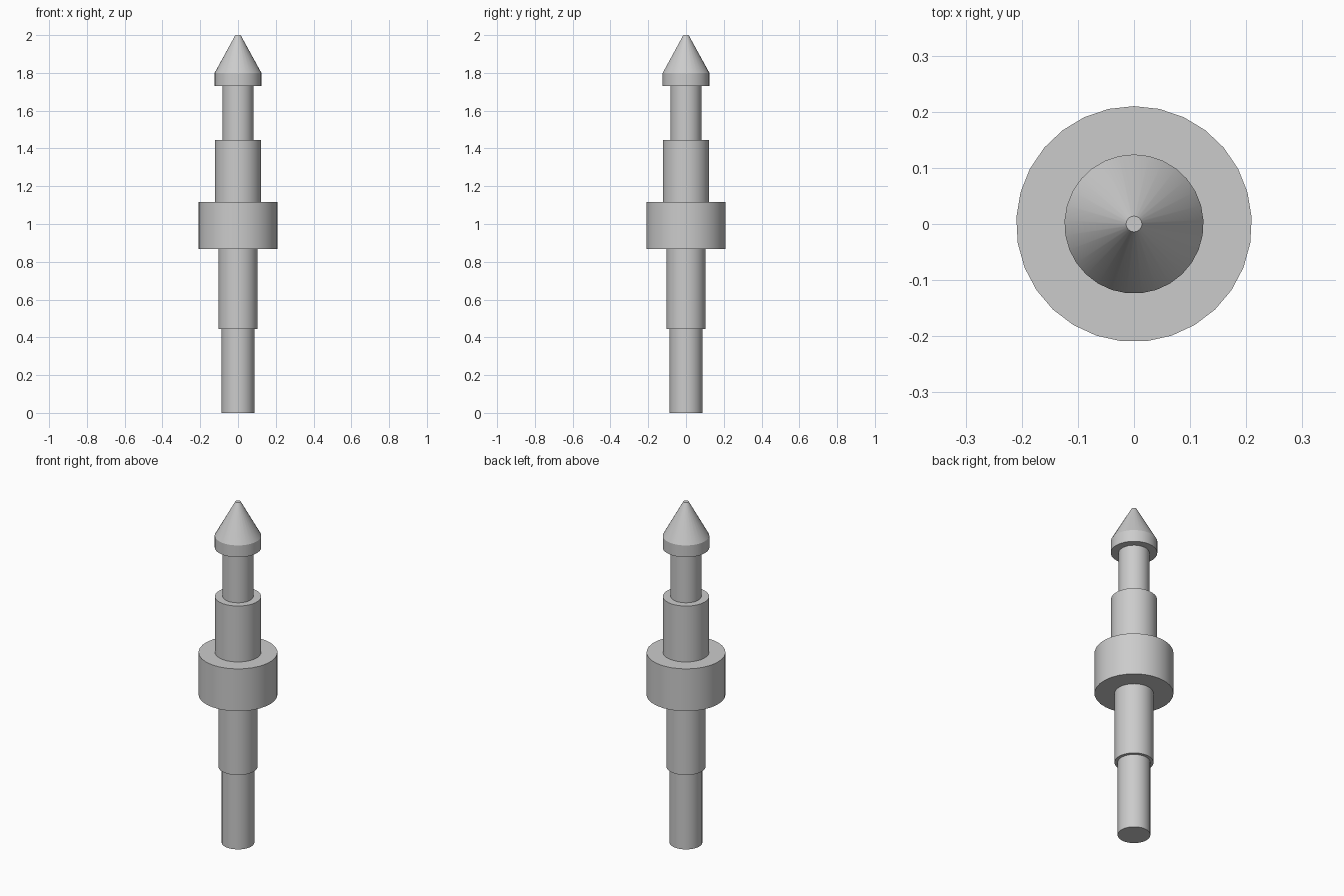
import bpy, bmesh, math

if "Cube" in bpy.data.objects:
    bpy.data.objects.remove(bpy.data.objects["Cube"])

SIDES = 29

# Half profile of the turned pin: (radius, height), bottom to top
PROFILE = [
    (0.087, 0.0), (0.087, 0.444),     # lower shank
    (0.104, 0.444), (0.104, 0.868),   # upper shank
    (0.21, 0.868), (0.21, 1.116),     # flange
    (0.123, 1.116), (0.123, 1.444),   # shoulder
    (0.082, 1.444), (0.082, 1.731),   # neck
    (0.124, 1.731), (0.124, 1.80),    # head
    (0.014, 2.0),                     # blunt tip
]


def lathe(name, profile, sides):
    bm = bmesh.new()
    rings = []
    for r, z in profile:
        angles = [math.pi / 2 + math.tau * i / sides for i in range(sides)]
        rings.append([bm.verts.new((r * math.cos(a), r * math.sin(a), z)) for a in angles])
    for low, high in zip(rings, rings[1:]):
        for i in range(sides):
            j = (i + 1) % sides
            bm.faces.new((low[i], low[j], high[j], high[i]))
    bm.faces.new(rings[0][::-1])
    bm.faces.new(rings[-1])
    mesh = bpy.data.meshes.new(name)
    bm.to_mesh(mesh)
    bm.free()
    obj = bpy.data.objects.new(name, mesh)
    bpy.context.collection.objects.link(obj)
    return obj


# Stepped locating pin with smooth sides and sharp steps
pin = lathe("stepped_pin", PROFILE, SIDES)
bpy.context.view_layer.objects.active = pin
pin.select_set(True)
bpy.ops.object.shade_smooth_by_angle(angle=math.radians(25))
